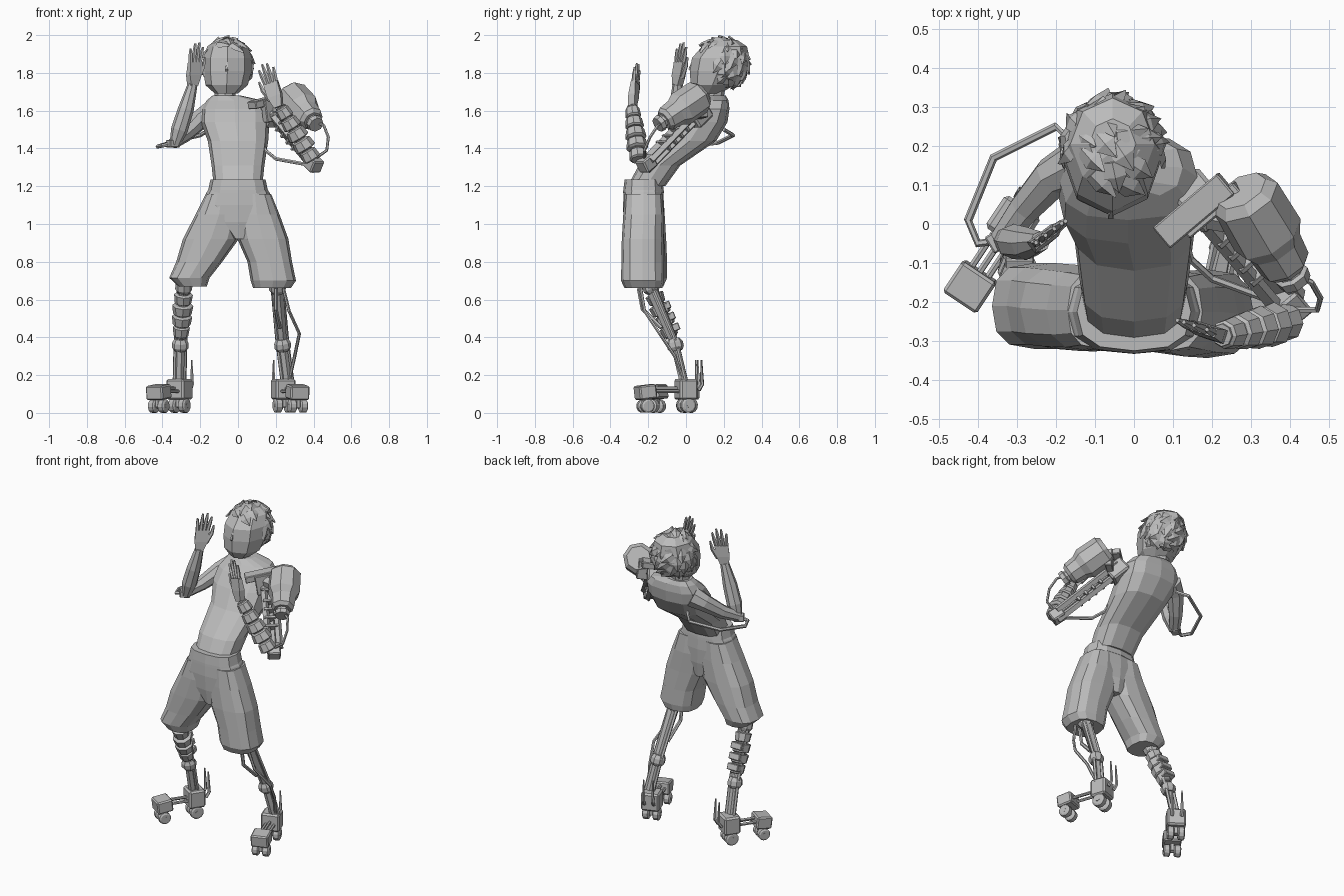
import bpy, bmesh, math, random
from mathutils import Vector, Matrix

if "Cube" in bpy.data.objects:
    bpy.data.objects.remove(bpy.data.objects["Cube"])
random.seed(4)

grey = bpy.data.materials.new("plain grey")
grey.use_nodes = True
grey.diffuse_color = (0.5, 0.5, 0.5, 1)
grey.node_tree.nodes["Principled BSDF"].inputs["Base Color"].default_value = (0.5, 0.5, 0.5, 1)


def finish(name, bm):
    bmesh.ops.recalc_face_normals(bm, faces=bm.faces)
    mesh = bpy.data.meshes.new(name)
    bm.to_mesh(mesh)
    bm.free()
    mesh.materials.append(grey)
    ob = bpy.data.objects.new(name, mesh)
    bpy.context.collection.objects.link(ob)
    return ob


def skin(bm, rings):
    rows = [[bm.verts.new(p) for p in r] for r in rings]
    n = len(rows[0])
    for a, b in zip(rows, rows[1:]):
        for i in range(n):
            j = (i + 1) % n
            bm.faces.new((a[i], a[j], b[j], b[i]))
    bm.faces.new(rows[0])
    bm.faces.new(rows[-1])


def loft(name, sections, n=12, power=0.75):
    """Stack horizontal rounded rings given as (x, y, z, half width, half depth)."""
    def bend(v):
        return math.copysign(abs(v) ** power, v)
    bm = bmesh.new()
    skin(bm, [[(x + w * bend(math.sin(t)), y - d * bend(math.cos(t)), z)
               for t in (2 * math.pi * i / n for i in range(n))]
              for x, y, z, w, d in sections])
    return finish(name, bm)


def add_tube(bm, points, radii, n=6):
    pts = [Vector(p) for p in points]
    if not isinstance(radii, (list, tuple)):
        radii = [radii] * len(pts)
    prev, rings = None, []
    for i, p in enumerate(pts):
        t = (pts[min(i + 1, len(pts) - 1)] - pts[max(i - 1, 0)]).normalized()
        side = t.orthogonal().normalized() if prev is None else prev.rotation_difference(t) @ side
        prev, up = t, t.cross(side)
        rings.append([p + radii[i] * (side * math.cos(a) + up * math.sin(a))
                      for a in (2 * math.pi * k / n for k in range(n))])
    skin(bm, rings)


def tube(name, points, radii, n=6):
    bm = bmesh.new()
    add_tube(bm, points, radii, n)
    return finish(name, bm)


def along(a, b, ts):
    return [Vector(a).lerp(Vector(b), t) for t in ts]


def box(name, loc, size, forward=(0, 1, 0)):
    bm = bmesh.new()
    turn = Vector(forward).to_track_quat('Y', 'Z').to_matrix().to_4x4()
    bmesh.ops.create_cube(bm, size=1, matrix=Matrix.Translation(loc) @ turn @ Matrix.Diagonal((*size, 1)))
    bmesh.ops.bevel(bm, geom=bm.edges[:], offset=min(size) * 0.1, segments=1, affect='EDGES')
    return finish(name, bm)


def segmented(name, a, b, radii, n=8):
    """Limb made of stepped collars."""
    bm = bmesh.new()
    a, b = Vector(a), Vector(b)
    for i, r in enumerate(radii):
        lo, hi = i / len(radii), (i + 0.9) / len(radii)
        add_tube(bm, along(a, b, (lo, lo + 0.02, hi - 0.02, hi)), (r * 0.8, r, r * 0.88, r * 0.7), n)
    add_tube(bm, (a, b), min(radii) * 0.7, n)
    return finish(name, bm)


def hand(name, wrist, tip, across):
    wrist, tip = Vector(wrist), Vector(tip)
    axis = tip - wrist
    across = Vector(across).normalized()
    normal = across.cross(axis).normalized()
    bm = bmesh.new()
    # palm
    skin(bm, [[wrist + axis * t + across * u * w + normal * v * d
               for u, v in ((-1, -1), (1, -1), (1, 1), (-1, 1))]
              for t, w, d in ((0, .022, .018), (.25, .038, .018), (.55, .04, .012))])
    # fingers
    for k, reach in zip((-1.5, -.5, .5, 1.5), (.9, 1, .98, .86)):
        base = wrist + axis * .5 + across * k * .019
        end = wrist + axis * reach + across * k * .027
        add_tube(bm, along(base, end, (0, .6, 1)), (.012, .011, .006), 5)
    add_tube(bm, (wrist + axis * .2 - across * .03, wrist + axis * .45 - across * .055,
                  wrist + axis * .66 - across * .06), (.015, .012, .006), 5)
    return finish(name, bm)


# torso and neck, leaning back
loft("torso", [(0, -.21, 1.2, .128, .1), (0, -.14, 1.31, .14, .11), (0, .02, 1.44, .16, .14),
               (-.015, .085, 1.54, .182, .135), (-.015, .12, 1.61, .178, .11),
               (-.02, .145, 1.655, .145, .08), (-.06, .15, 1.68, .075, .06)])
tube("neck", [(-.07, .14, 1.64), (-.065, .16, 1.77)], .055, 8)

# head with a wedge-shaped face, nose and ears
loft("head", [(-.062, .115, 1.69, .06, .065), (-.06, .14, 1.735, .112, .115), (-.056, .17, 1.81, .128, .15),
              (-.055, .184, 1.88, .128, .152), (-.055, .205, 1.94, .108, .118),
              (-.055, .205, 1.975, .06, .065)], 8, 1.0)
tube("nose", [(-.058, .033, 1.86), (-.06, .02, 1.82), (-.06, .035, 1.8)], (.004, .01, .006), 4)
for side, label in ((-1, "right"), (1, "left")):
    box(label + "_ear", (-.057 + side * .122, .19, 1.82), (.02, .04, .06), (side * .3, 1, 0))

# hair: a faceted cap with broad pointed tufts
centre, radii = Vector((-.055, .187, 1.845)), Vector((.132, .148, .142))


def is_face(d):
    return (d.y < -.1 and d.z < .7) or d.z < -.9


bm = bmesh.new()
bmesh.ops.create_icosphere(bm, subdivisions=2, radius=1)
bmesh.ops.delete(bm, geom=[v for v in bm.verts if is_face(v.co)], context='VERTS')
for v in bm.verts:
    v.co = centre + v.co * radii
count = 72
for i in range(count):
    z = 1 - 2 * (i + .5) / count
    a = i * 2.39996
    d = Vector((math.cos(a) * math.sqrt(1 - z * z), math.sin(a) * math.sqrt(1 - z * z), z))
    if is_face(d):
        continue
    flow = Vector((random.uniform(0, .9), random.uniform(-.5, .2), -.6 if z < .6 else -.1))
    flow += Vector((d.x, d.y, 0)) * .3
    flow = (flow - d * flow.dot(d)).normalized()
    wide = d.cross(flow)
    base = centre + d * radii * .97
    skin(bm, [[base + flow * s + d * h + wide * w, base + flow * s + d * (h + .01),
               base + flow * s + d * h - wide * w]
              for s, h, w in ((-.025, -.006, .024), (.015, 0, .03), (.06, -.002, .001))])
finish("hair", bm)

# shorts
loft("shorts_hips", [(.01, -.225, .92, .035, .095), (.005, -.225, 1.01, .13, .106), (0, -.225, 1.1, .195, .108),
                     (0, -.225, 1.17, .165, .105), (0, -.225, 1.195, .148, .1)])
loft("waistband", [(0, -.225, 1.165, .162, .108), (0, -.225, 1.18, .158, .107), (0, -.225, 1.235, .146, .1)])
loft("right_shorts_leg", [(-.085, -.22, 1.16, .085, .1), (-.1, -.22, 1.05, .125, .107), (-.144, -.215, .92, .148, .11),
                          (-.205, -.21, .8, .122, .11), (-.257, -.21, .715, .107, .11), (-.24, -.21, .67, .075, .09)])
loft("left_shorts_leg", [(.09, -.225, 1.16, .085, .1), (.1, -.225, 1.05, .12, .107), (.132, -.23, .92, .135, .11),
                         (.168, -.23, .8, .118, .112), (.187, -.23, .7, .12, .114), (.18, -.225, .66, .1, .1)])


# mechanical shins and wheeled feet
def foot(label, heel, toe):
    heel, toe = Vector(heel), Vector(toe)
    fwd = (toe - heel).normalized()
    across = Vector((-fwd.y, fwd.x, 0))
    box(label + "_heel_block", heel + Vector((0, 0, .125)), (.11, .1, .11), fwd)
    box(label + "_toe_block", toe + Vector((0, 0, .11)), (.105, .095, .075), fwd - Vector((0, 0, .12)))
    for k in (-1, 0, 1):
        off = across * k * .025 + Vector((0, 0, .13 - .015 * abs(k)))
        tube(label + "_foot_rod", (heel + off, toe + off), .009)
    for spot, r in ((heel, .04), (toe, .036)):
        tube(label + "_axle", [spot + across * s * .052 + Vector((0, 0, r)) for s in (-1, 1)], .013)
        box(label + "_wheel_fork", spot + Vector((0, 0, .06)), (.022, .035, .06), fwd)
        for s in (-1, 1):
            tube(label + "_wheel", [spot + across * (s * .031 + k) + Vector((0, 0, r))
                                    for k in (-.02, -.014, .014, .02)], (r * .75, r, r, r * .75), 12)
    for s in (-1, 1):
        p = heel - fwd * .06 + across * s * .028
        tube(label + "_heel_spike", (p + Vector((0, 0, .12)), p - fwd * .02 + Vector((0, 0, .15)),
                                     p - fwd * .015 + Vector((0, 0, .28))), (.01, .01, .004), 5)


foot("right", (-.31, .005, 0), (-.42, -.16, 0))
foot("left", (.24, 0, 0), (.315, -.215, 0))
for label, knee, shin, ankle in (("right", (-.285, -.2, .7), (-.305, -.06, .37), (-.31, -.01, .16)),
                                 ("left", (.205, -.2, .7), (.235, -.06, .37), (.262, -.01, .16))):
    tube(label + "_shin_pole", (knee, shin, ankle), (.034, .024, .024))
    tube(label + "_ankle_ring", along(shin, ankle, (-.1, 0, .12, .2)), (.032, .044, .044, .032), 8)
    tube(label + "_knee_cap", along(knee, shin, (0, .14, .2)), (.045, .045, .03), 8)
    for s in (-1, 1):
        off = Vector((s * .027, .012, 0))
        tube(label + "_shin_rod", (Vector(knee) + off, Vector(shin) + off, Vector(ankle) + off), .01, 5)
segmented("right_calf_collars", (-.288, -.17, .63), (-.303, -.075, .4), (.05, .056, .054, .045))
for t in (.35, .6, .85):
    p = Vector((-.288, -.17, .63)).lerp(Vector((-.303, -.075, .4)), t)
    box("right_calf_plate", p + Vector((0, .035, .02)), (.075, .04, .04), (0, 1, .4))
tube("left_leg_hose", [(.24, -.24, .66), (.27, -.22, .54), (.325, -.14, .42), (.3, -.06, .3), (.275, -.02, .19)], .009)
tube("left_calf_strut", [(.2, -.25, .66), (.2, -.23, .55), (.22, -.13, .45)], .011)

# right arm, raised
tube("right_upper_arm", [(-.15, .15, 1.58), (-.21, .12, 1.545), (-.28, .04, 1.475), (-.34, -.04, 1.43)],
     (.065, .053, .042, .032), 8)
tube("right_forearm", [(-.335, -.04, 1.42), (-.31, -.045, 1.5), (-.275, -.05, 1.61), (-.24, -.045, 1.74)],
     (.028, .045, .042, .026), 8)
hand("right_hand", (-.24, -.045, 1.73), (-.215, -.02, 1.96), (-.8, -.6, 0))
tube("right_arm_hose", [(-.15, .2, 1.5), (-.2, .25, 1.47), (-.36, .17, 1.43), (-.425, .01, 1.41),
                        (-.4, -.05, 1.415), (-.33, -.04, 1.43)], .011)
box("right_elbow_joint", (-.345, -.04, 1.425), (.06, .05, .04), (.5, -.8, 0))

# left mechanical arm
box("shoulder_clamp", (.155, .035, 1.65), (.07, .22, .04), (.19, .16, .05))
box("shoulder_plate", (.205, .04, 1.61), (.04, .18, .12), (.19, .16, .04))
box("shoulder_bracket", (.17, .06, 1.58), (.1, .12, .1), (.25, -.3, -.3))
shoulder, elbow = Vector((.17, .06, 1.6)), Vector((.4, -.21, 1.32))
for off in ((.025, .025, .015), (-.02, -.02, .01), (.005, .01, -.035)):
    tube("left_upper_arm_beam", (shoulder + Vector(off), elbow + Vector(off)), .02, 4)
for t in (.3, .42, .54, .66):
    box("left_arm_rung", shoulder.lerp(elbow, t), (.08, .014, .06), elbow - shoulder)
box("left_elbow_block", elbow, (.075, .08, .07), (.25, -.3, -.25))
segmented("left_forearm", (.395, -.25, 1.34), (.225, -.285, 1.62), (.05, .058, .056, .05, .042))
hand("left_hand", (.215, -.285, 1.62), (.14, -.255, 1.85), (.8, -.25, .3))

# canister on the shoulder
front, back = Vector((.415, -.15, 1.525)), Vector((.275, .085, 1.685))
tube("shoulder_canister", along(back, front, (0, .08, .48, .6, .8, .86)), (.07, .092, .095, .074, .068, .05), 8)
tube("canister_nozzle", along(back, front, (.8, .9, .92, 1)), (.035, .035, .046, .042), 8)
tube("canister_mount", [(.19, .02, 1.62), (.31, 0, 1.62)], .035)
tube("canister_hose", [(.415, -.13, 1.54), (.455, -.15, 1.52), (.478, -.19, 1.46), (.47, -.22, 1.39),
                       (.4, -.22, 1.34)], .008)
tube("left_arm_hose", [(.125, -.02, 1.46), (.145, -.09, 1.39), (.2, -.14, 1.345), (.39, -.21, 1.31)], .01)
